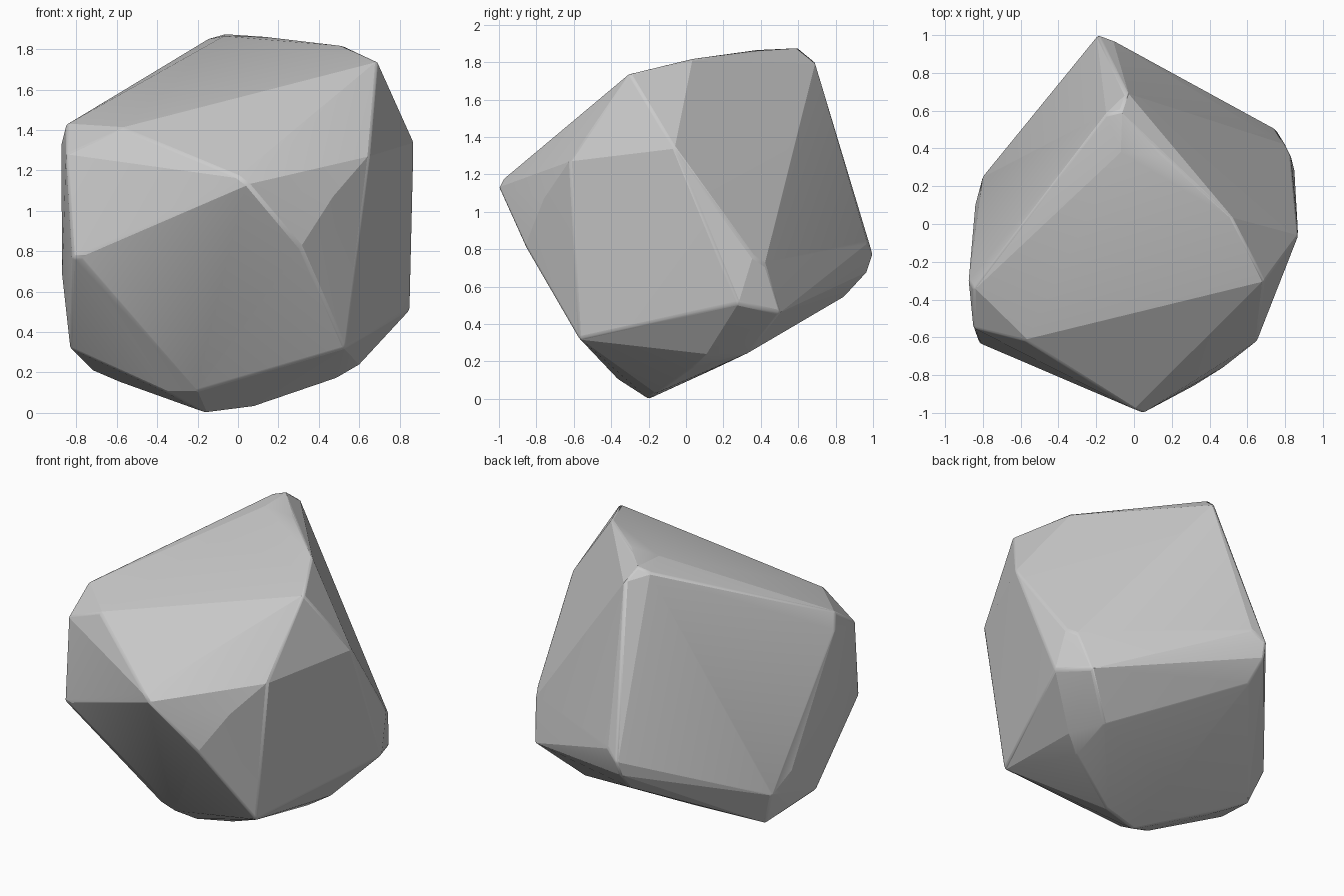
import bpy, bmesh, math

if "Cube" in bpy.data.objects:
    bpy.data.objects.remove(bpy.data.objects["Cube"])

# Worn corners of a tilted, roughly cubic boulder
top_corners = [
    (-.07, .60, 1.875), (-.15, .58, 1.85), (-.04, .69, 1.80), (-.07, .38, 1.865),
    (.53, .02, 1.815), (.69, -.30, 1.74), (.15, .36, 1.86),
]
front_corners = [
    (.05, -1.0, 1.13), (0, -.98, 1.17), (.31, -.86, .82), (.47, -.76, 1.07),
    (.65, -.62, 1.27), (.53, -.57, .32),
]
left_corners = [
    (-.85, -.34, 1.43), (-.57, -.62, 1.41), (-.85, -.55, 1.28), (-.82, -.63, .77),
    (-.78, -.645, .77), (-.875, -.30, 1.33), (-.87, -.35, .68), (-.80, .25, .43),
    (-.84, .10, .55), (-.83, -.17, .32), (-.72, .20, .21),
]
right_corners = [
    (.87, -.06, 1.34), (.85, .28, .51), (.75, .50, .46), (.80, .42, .72), (.83, .36, .76),
]
back_corners = [
    (-.19, 1.0, .77), (-.11, .97, .83), (-.20, .97, .68), (-.18, .85, .55),
]
base_corners = [
    (-.16, -.20, 0), (.07, -.16, .03), (-.20, -.37, .11), (-.35, -.30, .10),
    (-.58, .08, .15), (.48, .04, .17), (.60, .11, .24), (.51, .33, .245), (-.15, .15, .16),
]

# Wrap the corners in a convex skin
bm = bmesh.new()
for group in (top_corners, front_corners, left_corners, right_corners, back_corners, base_corners):
    for co in group:
        bm.verts.new(co)
hull = bmesh.ops.convex_hull(bm, input=bm.verts[:])
loose = {v for v in hull["geom_interior"] + hull["geom_unused"] if isinstance(v, bmesh.types.BMVert)}
bmesh.ops.delete(bm, geom=list(loose), context='VERTS')
bmesh.ops.recalc_face_normals(bm, faces=bm.faces[:])

mesh = bpy.data.meshes.new("boulder")
bm.to_mesh(mesh)
bm.free()
boulder = bpy.data.objects.new("boulder", mesh)
bpy.context.collection.objects.link(boulder)

# Slightly worn edges, smooth across the shallow facets
bpy.context.view_layer.objects.active = boulder
boulder.select_set(True)
bevel = boulder.modifiers.new("worn_edges", 'BEVEL')
bevel.width = .012
bevel.segments = 2
bevel.limit_method = 'ANGLE'
bevel.angle_limit = math.radians(25)
bpy.ops.object.shade_smooth_by_angle(angle=math.radians(14))
